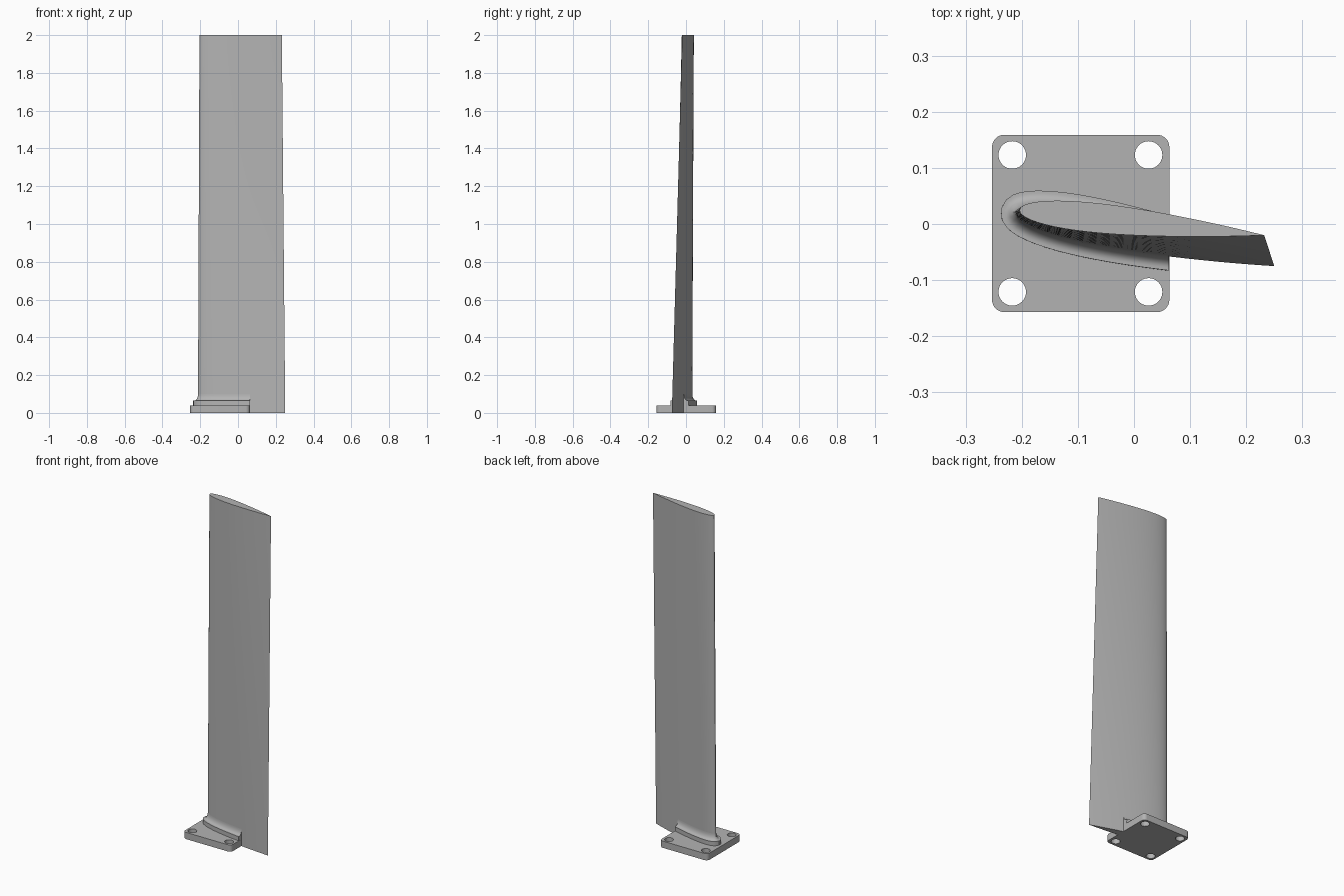
import bpy
import bmesh
from math import sin, cos, pi, sqrt, radians
from mathutils import Vector

cube = bpy.data.objects.get("Cube")
if cube:
    bpy.data.objects.remove(cube, do_unlink=True)

grey = bpy.data.materials.new("light grey")
grey.use_nodes = True
colour = (0.45, 0.45, 0.45, 1)
grey.diffuse_color = colour
grey.node_tree.nodes["Principled BSDF"].inputs["Base Color"].default_value = colour

HEIGHT, PLATE_TOP, PLATE_END = 2.0, 0.04, 0.063


def finish(name, bm, smooth=True):
    bmesh.ops.recalc_face_normals(bm, faces=bm.faces[:])
    mesh = bpy.data.meshes.new(name)
    bm.to_mesh(mesh)
    bm.free()
    mesh.materials.append(grey)
    obj = bpy.data.objects.new(name, mesh)
    bpy.context.collection.objects.link(obj)
    if smooth:
        bpy.ops.object.select_all(action='DESELECT')
        bpy.context.view_layer.objects.active = obj
        obj.select_set(True)
        bpy.ops.object.shade_smooth_by_angle(angle=radians(30))
    return obj


def loft(rings):
    """Closed skin over a stack of matching outlines, with end caps."""
    bm = bmesh.new()
    loops = [[bm.verts.new(p) for p in ring] for ring in rings]
    n = len(loops[0])
    for a, b in zip(loops, loops[1:]):
        for i in range(n):
            j = (i + 1) % n
            bm.faces.new((a[i], a[j], b[j], b[i]))
    bm.faces.new(loops[0][::-1])
    bm.faces.new(loops[-1])
    return bm


def half_thickness(x):
    """Symmetric aerofoil, 12 percent thick, sharp trailing edge."""
    return 0.6 * (0.2969 * sqrt(x) - 0.126 * x - 0.3516 * x**2
                  + 0.2843 * x**3 - 0.1036 * x**4)


def section(z, grow=0.0, steps=28):
    """Twisted, tapered aerofoil outline at height z, pushed out by grow."""
    t = z / HEIGHT
    lead = Vector((-0.212 + 0.008 * t, 0.021 + 0.004 * t))
    trail = Vector((0.250 - 0.018 * t, -0.075 + 0.055 * t))
    along = trail - lead
    across = Vector((-along.y, along.x))
    pts = []
    for k in range(2 * steps):
        a = pi * k / steps
        x = (1 + cos(a)) / 2
        y = half_thickness(x) * (1 if k <= steps else -1)
        pts.append(lead + along * x + across * y)
    ring = []
    for i, p in enumerate(pts):
        tangent = (pts[(i + 1) % len(pts)] - pts[i - 1]).normalized()
        q = p + Vector((tangent.y, -tangent.x)) * grow
        ring.append((q.x, q.y, z))
    return ring


# Blade
finish("blade", loft([section(HEIGHT * i / 16) for i in range(17)]))

# Collar with a concave fillet, cut flush with the end of the plate
COLLAR, STEP, RISE = 0.026, 0.065, 0.035
rings = [section(PLATE_TOP - 0.005, COLLAR), section(STEP, COLLAR)]
for i in range(9):
    a = pi / 2 * i / 8
    rings.append(section(STEP + RISE * (1 - cos(a)), 0.021 * (1 - sin(a))))
bm = loft(rings)
cut = bmesh.ops.bisect_plane(bm, geom=bm.verts[:] + bm.edges[:] + bm.faces[:],
                             plane_co=(PLATE_END - 0.0005, 0, 0),
                             plane_no=(1, 0, 0), clear_outer=True)
edges = [e for e in cut["geom_cut"] if isinstance(e, bmesh.types.BMEdge)]
bmesh.ops.holes_fill(bm, edges=edges, sides=0)
finish("blade_collar", bm)

# Mounting plate with rounded corners
X0, X1, Y0, Y1, R = -0.253, PLATE_END, -0.157, 0.159, 0.022
outline = []
corners = [(X1 - R, Y1 - R), (X0 + R, Y1 - R), (X0 + R, Y0 + R), (X1 - R, Y0 + R)]
for c, (cx, cy) in enumerate(corners):
    for i in range(9):
        a = pi / 2 * (c + i / 8)
        outline.append((cx + R * cos(a), cy + R * sin(a)))
plate = finish("mounting_plate",
               loft([[(x, y, z) for x, y in outline] for z in (0, PLATE_TOP)]))

# Bolt holes
bm = bmesh.new()
for x in (-0.217, 0.026):
    for y in (-0.121, 0.123):
        made = bmesh.ops.create_cone(bm, cap_ends=True, segments=40, radius1=0.0245,
                                     radius2=0.0245, depth=0.2)
        bmesh.ops.translate(bm, verts=made["verts"], vec=(x, y, 0))
cutter = finish("bolt_hole_cutter", bm, smooth=False)
cutter.hide_render = True
cutter.hide_set(True)
holes = plate.modifiers.new("bolt_holes", 'BOOLEAN')
holes.operation = 'DIFFERENCE'
holes.object = cutter
holes.solver = 'EXACT'
# Bake the holes so the edges keep their sharp shading
bpy.ops.object.select_all(action='DESELECT')
bpy.context.view_layer.objects.active = plate
plate.select_set(True)
bpy.ops.object.modifier_move_to_index(modifier="bolt_holes", index=0)
bpy.ops.object.modifier_apply(modifier="bolt_holes")
bpy.ops.object.shade_smooth_by_angle(angle=radians(30))
bpy.data.objects.remove(cutter, do_unlink=True)
